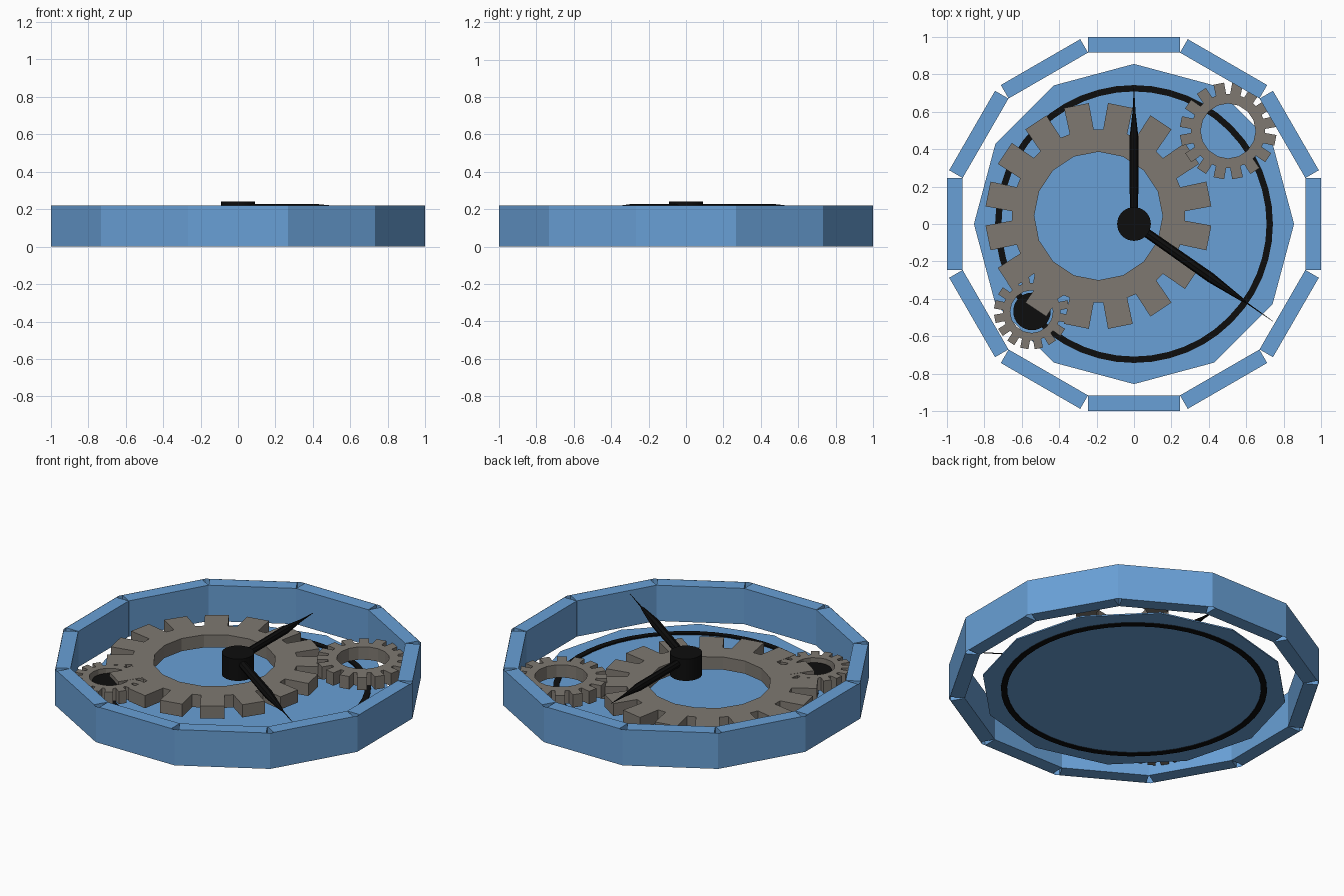
import bpy, bmesh, math
from mathutils import Matrix, Vector

if "Cube" in bpy.data.objects:
    bpy.data.objects.remove(bpy.data.objects["Cube"])


def material(name, rgb):
    m = bpy.data.materials.new(name)
    m.diffuse_color = (*rgb, 1)
    m.use_nodes = True
    m.node_tree.nodes["Principled BSDF"].inputs["Base Color"].default_value = m.diffuse_color
    return m


BLUE = material("blue", (0.14, 0.35, 0.67))
GREY = material("warm grey", (0.21, 0.19, 0.165))
BLACK = material("black", (0.004, 0.004, 0.004))


def finish(name, bm, mat, recalc=True):
    if recalc:
        bmesh.ops.recalc_face_normals(bm, faces=bm.faces)
    me = bpy.data.meshes.new(name)
    bm.to_mesh(me)
    bm.free()
    me.materials.append(mat)
    ob = bpy.data.objects.new(name, me)
    bpy.context.collection.objects.link(ob)
    return ob


def polar(r, deg, z=0.0):
    a = math.radians(deg)
    return Vector((r * math.cos(a), r * math.sin(a), z))


def loft(bm, rings, closed=False):
    """Skin equal-length rings of points; cap the ends unless closed."""
    vs = [[bm.verts.new(p) for p in ring] for ring in rings]
    n = len(vs[0])
    pairs = list(zip(vs, vs[1:])) + ([(vs[-1], vs[0])] if closed else [])
    for a, b in pairs:
        for i in range(n):
            j = (i + 1) % n
            bm.faces.new((a[i], a[j], b[j], b[i]))
    if not closed:
        bm.faces.new(vs[0][::-1])
        bm.faces.new(vs[-1])


def disc(name, r, sides, z0, z1, mat, x=0, y=0):
    bm = bmesh.new()
    loft(bm, [[polar(r, 360 * i / sides, z) + Vector((x, y, 0)) for i in range(sides)]
              for z in (z0, z1)])
    return finish(name, bm, mat)


def gear(name, x, y, scale, z0, z1):
    """Sixteen blocky teeth around a sixteen-sided hole."""
    outer, inner = [], []
    for t in range(16):
        mid = 11.25 + 22.5 * t
        for r, da in ((0.463, -8.1), (0.605, -6.4), (0.605, 6.4), (0.463, 8.1)):
            outer.append(polar(r * scale, mid + da))
        # hole edge stays straight between its sixteen corners
        a, b = polar(0.343 * scale, mid - 11.25), polar(0.343 * scale, mid + 11.25)
        for k in (0, 0.33, 0.67, 1):
            inner.append(a.lerp(b, k))
    at = lambda pts, z: [p + Vector((x, y, z)) for p in pts]
    bm = bmesh.new()
    loft(bm, [at(outer, z0), at(outer, z1), at(inner, z1), at(inner, z0)], closed=True)
    bmesh.ops.remove_doubles(bm, verts=bm.verts, dist=1e-5)
    return finish(name, bm, GREY)


def hand(name, angle, stations, z):
    """Tapered spike pointing along the given angle."""
    bm = bmesh.new()
    loft(bm, [[Vector((d, w * math.cos(k * math.pi / 4), w * math.sin(k * math.pi / 4)))
               for k in range(8)] for d, w in stations])
    bm.transform(Matrix.Translation((0, 0, z)) @ Matrix.Rotation(math.radians(angle), 4, 'Z'))
    return finish(name, bm, BLACK)


# Case: thin twelve-sided outer skin
H = 0.22
R = 1 / math.cos(math.radians(15))
bm = bmesh.new()
low = [bm.verts.new(polar(R, 15 + 30 * i)) for i in range(12)]
top = [bm.verts.new(polar(R, 15 + 30 * i, H)) for i in range(12)]
for i in range(12):
    j = (i + 1) % 12
    bm.faces.new((low[i], low[j], top[j], top[i]))
finish("case_skin", bm, BLUE, recalc=False)

# Case: twelve wall blocks that meet at their inner corners
bm = bmesh.new()
for i in range(12):
    m = (Matrix.Rotation(math.radians(30 * i), 4, 'Z')
         @ Matrix.Translation((0.957, 0, H / 2))
         @ Matrix.Diagonal((0.083, 0.49, H, 1)))
    bmesh.ops.create_cube(bm, size=1, matrix=m)
finish("case_blocks", bm, BLUE)

# Back plate and the ring set into it
disc("back_plate", 0.855, 12, 0.012, 0.02, BLUE)
bm = bmesh.new()
loft(bm, [[polar(r, 7.5 * i, z) for i in range(48)]
          for r, z in ((0.742, 0.006), (0.742, 0.028), (0.708, 0.028), (0.708, 0.006))],
     closed=True)
finish("plate_ring", bm, BLACK)

# Gears
gear("large_gear", -0.19, 0.043, 1.0, 0.047, 0.125)
gear("right_gear", 0.503, 0.497, 0.428, 0.074, 0.153)
gear("left_gear", -0.547, -0.468, 0.333, 0.046, 0.124)

# Pins and hands
disc("left_gear_pin", 0.1, 32, 0.02, 0.1, BLACK, -0.545, -0.467)
disc("hub", 0.09, 32, 0.108, 0.242, BLACK)
hand("long_hand", 90, ((0, 0.022), (0.46, 0.024), (0.6, 0.008), (0.73, 0.001)), 0.205)
hand("short_hand", -35, ((0, 0.024), (0.5, 0.027), (0.7, 0.01), (0.73, 0.004), (0.91, 0.001)), 0.202)
